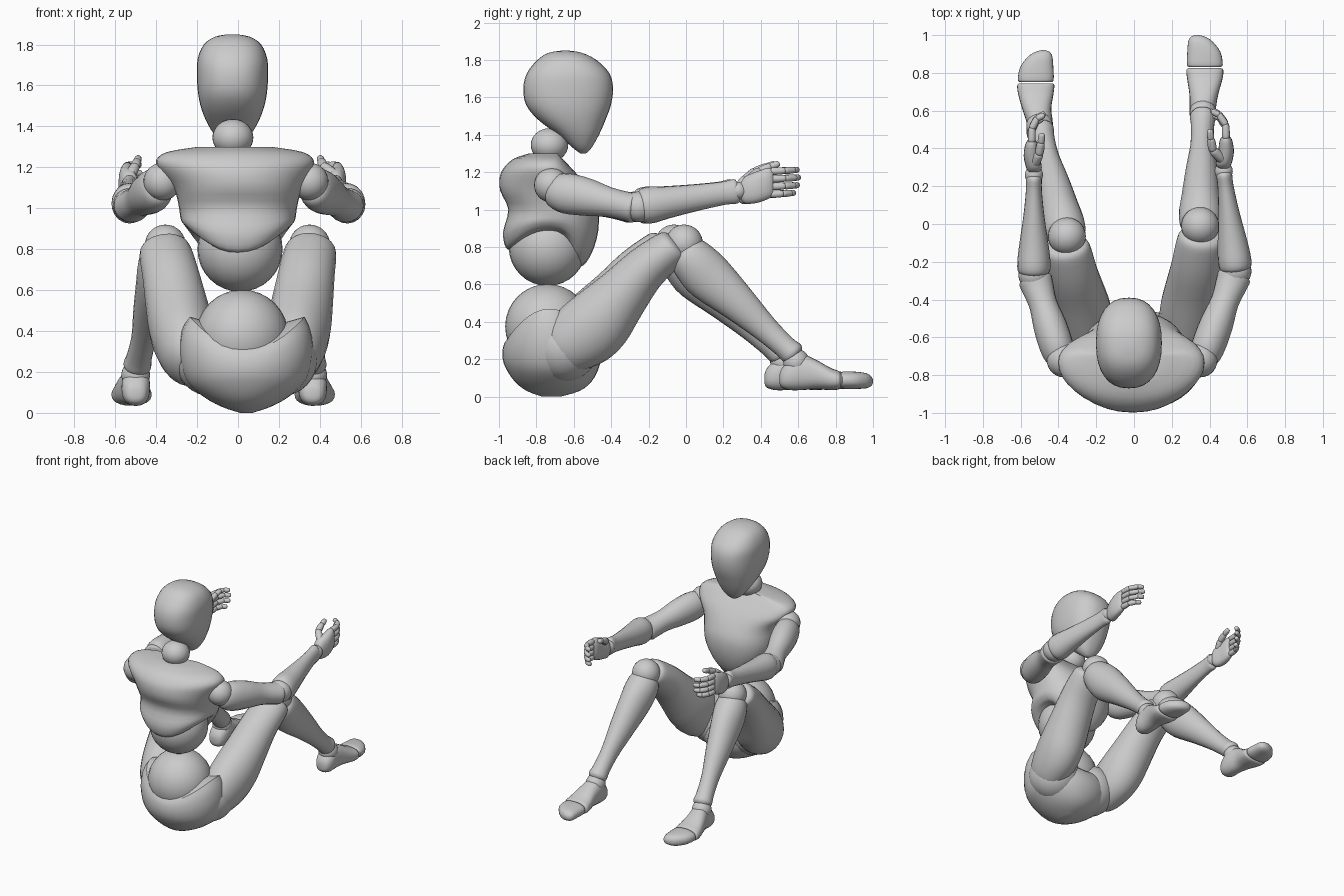
import bpy, bmesh, math
from mathutils import Vector

if "Cube" in bpy.data.objects:
    bpy.data.objects.remove(bpy.data.objects["Cube"])


def spline(p0, p1, p2, p3, t):
    return 0.5 * (2 * p1 + (p2 - p0) * t + (2 * p0 - 5 * p1 + 4 * p2 - p3) * t * t
                  + (3 * p1 - p0 - 3 * p2 + p3) * t ** 3)


def loft(name, stations, direction, sides=24, steps=3, warp=None, power=1.0):
    """Smooth skin over elliptical rings (x, y, z, half width, half depth)."""
    d = Vector(direction).normalized()
    u = Vector((1, 0, 0))
    u = (u - d * u.dot(d)).normalized()
    v = d.cross(u)
    n = len(stations)
    rows = []
    for i in range(n - 1):
        quad = [stations[max(0, min(n - 1, k))] for k in (i - 1, i, i + 1, i + 2)]
        rows += [[spline(*c, s / steps) for c in zip(*quad)] for s in range(steps)]
    rows.append(list(stations[-1]))
    bm = bmesh.new()
    rings = []
    for x, y, z, a, b in rows:
        ring = []
        for k in range(sides):
            w = 2 * math.pi * k / sides
            c, s = math.cos(w), math.sin(w)
            c = math.copysign(abs(c) ** power, c)
            s = math.copysign(abs(s) ** power, s)
            p = Vector((x, y, z)) + u * c * max(a, .004) + v * s * max(b, .004)
            if warp:
                p += Vector(warp(p.z, c, s))
            ring.append(bm.verts.new(p))
        rings.append(ring)
    for r, q in zip(rings, rings[1:]):
        for k in range(sides):
            m = (k + 1) % sides
            bm.faces.new((r[k], r[m], q[m], q[k]))
    for r in (rings[0], rings[-1]):
        mid = bm.verts.new(sum((w.co for w in r), Vector()) / sides)
        for k in range(sides):
            bm.faces.new((r[k], r[(k + 1) % sides], mid))
    bmesh.ops.recalc_face_normals(bm, faces=bm.faces)
    mesh = bpy.data.meshes.new(name)
    bm.to_mesh(mesh)
    bm.free()
    obj = bpy.data.objects.new(name, mesh)
    bpy.context.collection.objects.link(obj)
    return obj


def limb(name, start, end, profile, sides=20):
    """Profile rows: fraction along bone, half width, half depth, sideways offset."""
    p, q = Vector(start), Vector(end)
    d = (q - p).normalized()
    u = Vector((1, 0, 0))
    v = d.cross((u - d * u.dot(d)).normalized())
    st = [(*(p.lerp(q, t) + v * o), a, b) for t, a, b, o in profile]
    return loft(name, st, d, sides)


def ball(name, loc, r, scale=(1, 1, 1)):
    bpy.ops.mesh.primitive_uv_sphere_add(segments=28, ring_count=16, radius=r, location=loc)
    bpy.context.object.name = name
    bpy.context.object.scale = scale


def bone(name, p, q, r):
    limb(name, p, q, [(-.12, r * .4, r * .4, 0), (0, r * .85, r * .85, 0), (.25, r, r, 0),
                      (.75, r * .95, r * .95, 0), (1, r * .8, r * .8, 0),
                      (1.12, r * .35, r * .35, 0)], 10)


# Head and neck
hx = -.027
loft("head", [(hx, -.55, 1.30, .02, .015), (hx, -.555, 1.33, .065, .05),
              (hx, -.575, 1.40, .115, .11), (hx, -.61, 1.48, .15, .18),
              (hx, -.628, 1.56, .168, .227), (hx, -.63, 1.65, .174, .24),
              (hx, -.63, 1.73, .17, .22), (hx, -.637, 1.80, .14, .158),
              (hx, -.645, 1.838, .085, .09), (hx, -.645, 1.85, .02, .02)],
     (0, 0, 1), 32, power=.85)
ball("neck", (-.025, -.73, 1.345), .1, (1, 1, .9))


# Chest shell: arched over the flanks, rounded in at the belly, shoulders forward
def chest_warp(z, c, s):
    w = max(0, min(1, (.98 - z) / .2))
    up = max(0, min(1, (z - 1.05) / .12))
    front = s * s if s > 0 else 0
    return (0, .06 * c * c * up - .07 * w * w * front, w * (.12 * c * c - .09 * front))


loft("chest", [(0, -.72, .78, .225, .215), (0, -.72, .80, .25, .245), (0, -.72, .88, .278, .258),
               (0, -.71, 1.0, .288, .24), (0, -.755, 1.1, .315, .238),
               (-.01, -.785, 1.18, .37, .21), (-.015, -.795, 1.235, .385, .17),
               (-.015, -.79, 1.275, .33, .125), (-.015, -.77, 1.30, .18, .07)],
     (0, 0, 1), 36, warp=chest_warp, power=.9)
ball("abdomen", (.01, -.74, .80), .208)


# Pelvis ball and the cup beneath it
def pelvis_warp(z, c, s):
    w = max(0, min(1, (z - .15) / .28))
    return (0, 0, w * (.04 * c * c - .12 * s * s))


ball("waist_ball", (.02, -.74, .375), .227)
loft("pelvis", [(.04, -.72, .0, .03, .05), (.04, -.71, .03, .12, .14), (.04, -.71, .08, .21, .205),
                (.04, -.715, .16, .295, .25), (.04, -.72, .27, .325, .262),
                (.04, -.725, .37, .315, .25), (.045, -.73, .43, .28, .225)],
     (0, 0, 1), 36, warp=pelvis_warp)

thigh = [(-.2, .03, .05, 0), (-.17, .08, .11, 0), (-.08, .125, .155, 0), (.08, .15, .185, .01),
         (.25, .158, .18, .01), (.45, .15, .15, -.01), (.68, .138, .122, -.035),
         (.86, .13, .108, -.03), (.94, .115, .095, -.025), (.965, .075, .06, -.025)]
shin = [(.02, .07, .07, .03), (.05, .105, .105, .03), (.14, .115, .125, .032), (.27, .105, .13, .033),
        (.5, .085, .1, .02), (.72, .062, .072, .012), (.88, .062, .062, .005),
        (.95, .068, .065, 0), (.98, .045, .045, 0)]
upper_arm = [(-.06, .04, .05, 0), (-.01, .075, .085, 0), (.15, .09, .108, 0), (.4, .088, .1, 0),
             (.65, .075, .08, .005), (.85, .085, .078, .01), (.95, .088, .08, .01), (.98, .06, .06, 0)]
forearm = [(0, .05, .06, 0), (.03, .082, .09, 0), (.12, .088, .098, 0), (.3, .078, .085, 0),
           (.6, .055, .07, 0), (.85, .042, .062, 0), (.97, .042, .066, 0), (1, .03, .05, 0)]

# Joint positions differ a little between the two sides
poses = [("right", 1, (.275, -.6, .3), (.35, -.01, .82), (.365, .6, .2), .37, 0,
          (.37, -.71, 1.10), (.54, -.25, 1.015), (.475, .28, 1.10), -.03),
         ("left", -1, (-.25, -.6, .3), (-.355, -.065, .82), (-.5, .53, .2), -.515, -.08,
          (-.39, -.71, 1.10), (-.53, -.27, 1.015), (-.53, .26, 1.10), 0)]

for tag, sg, hip, knee, ankle, fx, fy, shoulder, elbow, wrist, tilt in poses:
    # Leg
    ball(tag + "_hip", (.04 + sg * .165, -.65, .265), .185)
    limb(tag + "_thigh", hip, Vector(knee) + Vector((sg * .013, 0, 0)), thigh, 24)
    ball(tag + "_knee", knee, .1)
    limb(tag + "_shin", knee, ankle, shin, 24)
    ball(tag + "_ankle", (ankle[0], ankle[1] - .01, .185), .07)
    # Foot and toe cap
    ax = ankle[0]
    loft(tag + "_foot", [(ax, .5 + fy, .095, .025, .025), (ax, .513 + fy, .1, .05, .052),
                         (ax, .555 + fy, .115, .068, .08), (ax, .62 + fy, .13, .07, .095),
                         (fx, .69 + fy, .12, .077, .08), (fx + sg * .005, .77 + fy, .095, .094, .06),
                         (fx + sg * .005, .815 + fy, .088, .098, .05),
                         (fx + sg * .005, .825 + fy, .088, .085, .04)], (0, 1, 0), power=.85)
    loft(tag + "_toe_cap", [(fx + sg * .005, .832 + fy, .088, .085, .04),
                            (fx + sg * .005, .845 + fy, .088, .095, .047),
                            (fx, .91 + fy, .087, .088, .046),
                            (fx - sg * .018, .965 + fy, .085, .065, .04),
                            (fx - sg * .03, .99 + fy, .083, .04, .026),
                            (fx - sg * .035, 1.0 + fy, .082, .012, .01)], (0, 1, 0), power=.85)
    # Arm
    ball(tag + "_shoulder", (shoulder[0] - sg * .02, -.72, 1.13), .092)
    limb(tag + "_upper_arm", shoulder, elbow, upper_arm)
    ball(tag + "_elbow", elbow, .082)
    limb(tag + "_forearm", elbow, wrist, forearm)
    ball(tag + "_wrist", wrist, .048)
    # Palm
    wx, wy, wz = wrist
    px = wx + sg * .012
    loft(tag + "_palm", [(wx, wy + .015, wz, .03, .05), (wx, wy + .04, wz + .005, .042, .075),
                         (px, wy + .1, wz + .02, .042, .085), (px, wy + .16, wz + .04, .034, .084),
                         (px, wy + .185, wz + .045, .02, .07)], (0, 1, 0), 18, power=.8)
    # Fingers curl inward, stacked from little finger up to index
    for i, name in enumerate(("little", "ring", "middle", "index")):
        z = wz - .018 + i * .041
        k = (.82, .96, 1.0, .95)[i]
        pts = [(px, wy + .175, z), (px - sg * .002, wy + .175 + .075 * k, z + .003),
               (px - sg * .03 * k + tilt * .3, wy + .175 + .13 * k, z + .006),
               (px - sg * .068 * k + tilt * .3, wy + .175 + .148 * k, z + .008)]
        for j in range(3):
            bone(f"{tag}_{name}_finger_{j + 1}", pts[j], pts[j + 1], .021 - .002 * j)
    # Thumb
    t = [(px - sg * .015, wy + .06, wz + .06), (px - sg * .04 + tilt, wy + .11, wz + .105),
         (px - sg * .05 + tilt, wy + .17, wz + .13), (px - sg * .055 + tilt, wy + .215, wz + .145)]
    for j in range(3):
        bone(f"{tag}_thumb_{j + 1}", t[j], t[j + 1], .027 - .004 * j)

# Smooth shading everywhere
bpy.ops.object.select_all(action='SELECT')
bpy.context.view_layer.objects.active = bpy.data.objects["head"]
bpy.ops.object.shade_smooth_by_angle(angle=math.radians(40))
